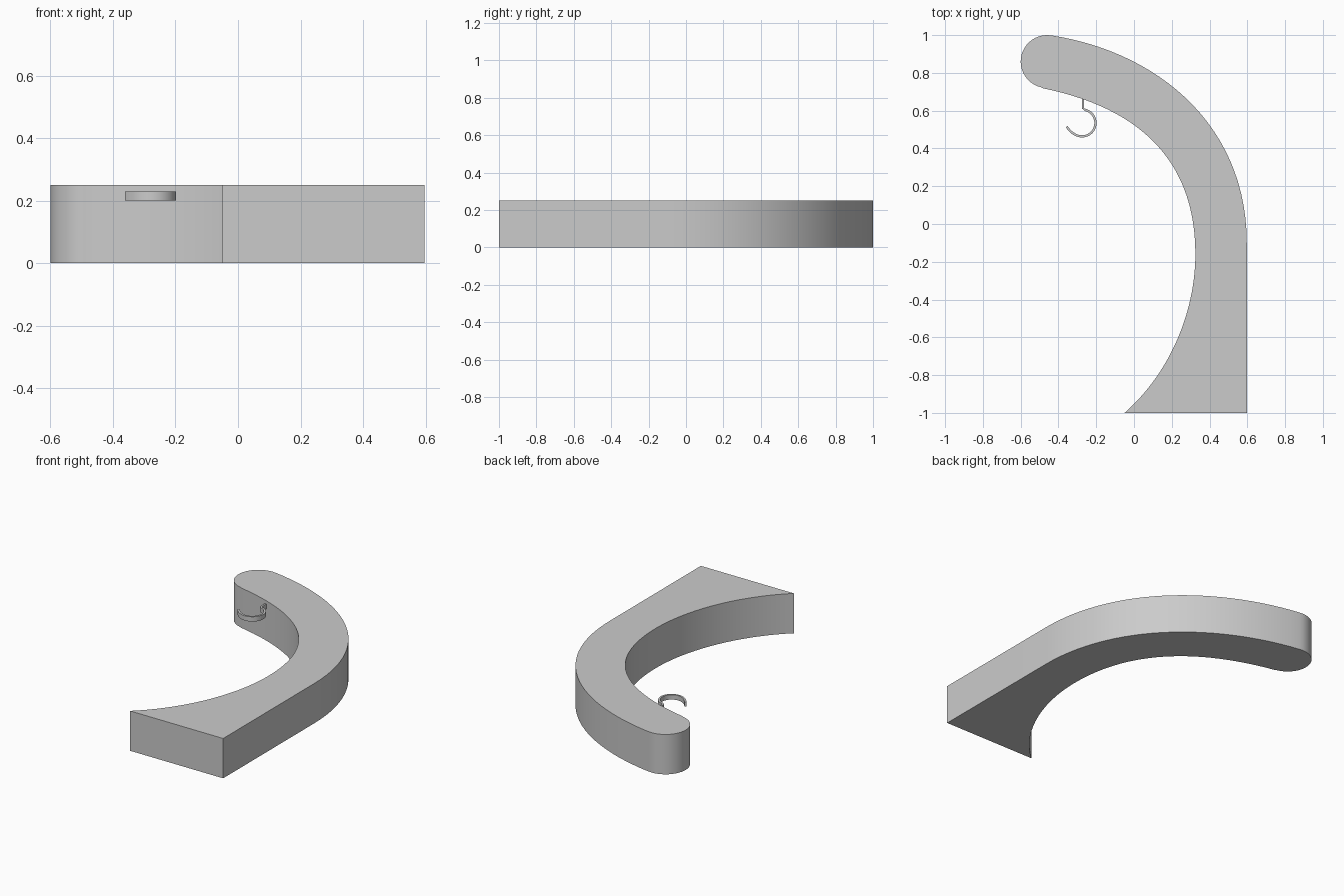
import bpy, bmesh, math
from mathutils import Vector
from mathutils.geometry import interpolate_bezier

if "Cube" in bpy.data.objects:
    bpy.data.objects.remove(bpy.data.objects["Cube"], do_unlink=True)

grey = bpy.data.materials.new("plain grey")
grey.use_nodes = True
colour = (0.6, 0.6, 0.6, 1)
grey.diffuse_color = colour
grey.node_tree.nodes["Principled BSDF"].inputs["Base Color"].default_value = colour


def bezier(a, b, c, d, n=28):
    return [p.to_2d() for p in interpolate_bezier(*(Vector((*q, 0)) for q in (a, b, c, d)), n)]


def arc(centre, radius, start, end, n=20):
    angles = [math.radians(start + (end - start) * i / n) for i in range(n + 1)]
    return [Vector(centre) + radius * Vector((math.cos(t), math.sin(t))) for t in angles]


def extrude_outline(name, points, bottom, top):
    bm = bmesh.new()
    face = bm.faces.new([bm.verts.new((p.x, p.y, bottom)) for p in points])
    new = bmesh.ops.extrude_face_region(bm, geom=[face], use_keep_orig=True)["geom"]
    verts = [v for v in new if isinstance(v, bmesh.types.BMVert)]
    bmesh.ops.translate(bm, verts=verts, vec=(0, 0, top - bottom))
    bmesh.ops.recalc_face_normals(bm, faces=bm.faces)
    mesh = bpy.data.meshes.new(name)
    bm.to_mesh(mesh)
    bm.free()
    mesh.materials.append(grey)
    obj = bpy.data.objects.new(name, mesh)
    bpy.context.collection.objects.link(obj)
    bpy.ops.object.select_all(action="DESELECT")
    obj.select_set(True)
    bpy.context.view_layer.objects.active = obj
    bpy.ops.object.shade_smooth_by_angle(angle=math.radians(30))
    return obj


# Curved arm: flat foot, outer sweep, round tip, then the inner sweep back
outline = [Vector((0.597, -1))]
outline += bezier((0.597, -0.1), (0.597, 0.52), (0.13, 0.91), (-0.435, 0.998))
outline += arc((-0.46, 0.86), 0.14, 90, 258)
outline += bezier((-0.48, 0.718), (0, 0.62), (0.325, 0.36), (0.325, -0.16))
outline += bezier((0.325, -0.16), (0.325, -0.45), (0.2, -0.78), (-0.05, -1))[1:]
extrude_outline("curved_arm", outline, 0, 0.25)

# Small hook: stem out of the arm, then a curl with an open end
path = [Vector((-0.27, 0.7)), Vector((-0.27, 0.612))]
path += arc((-0.275, 0.535), 0.071, 75, -90, 24)
path += bezier((-0.275, 0.464), (-0.305, 0.464), (-0.335, 0.483), (-0.356, 0.515), 10)[1:]
half = 0.006
left, right = [], []
for i, p in enumerate(path):
    d = (path[min(i + 1, len(path) - 1)] - path[max(i - 1, 0)]).normalized()
    side = Vector((-d.y, d.x)) * half
    left.append(p + side)
    right.append(p - side)
extrude_outline("hook", left + right[::-1], 0.2, 0.23)
